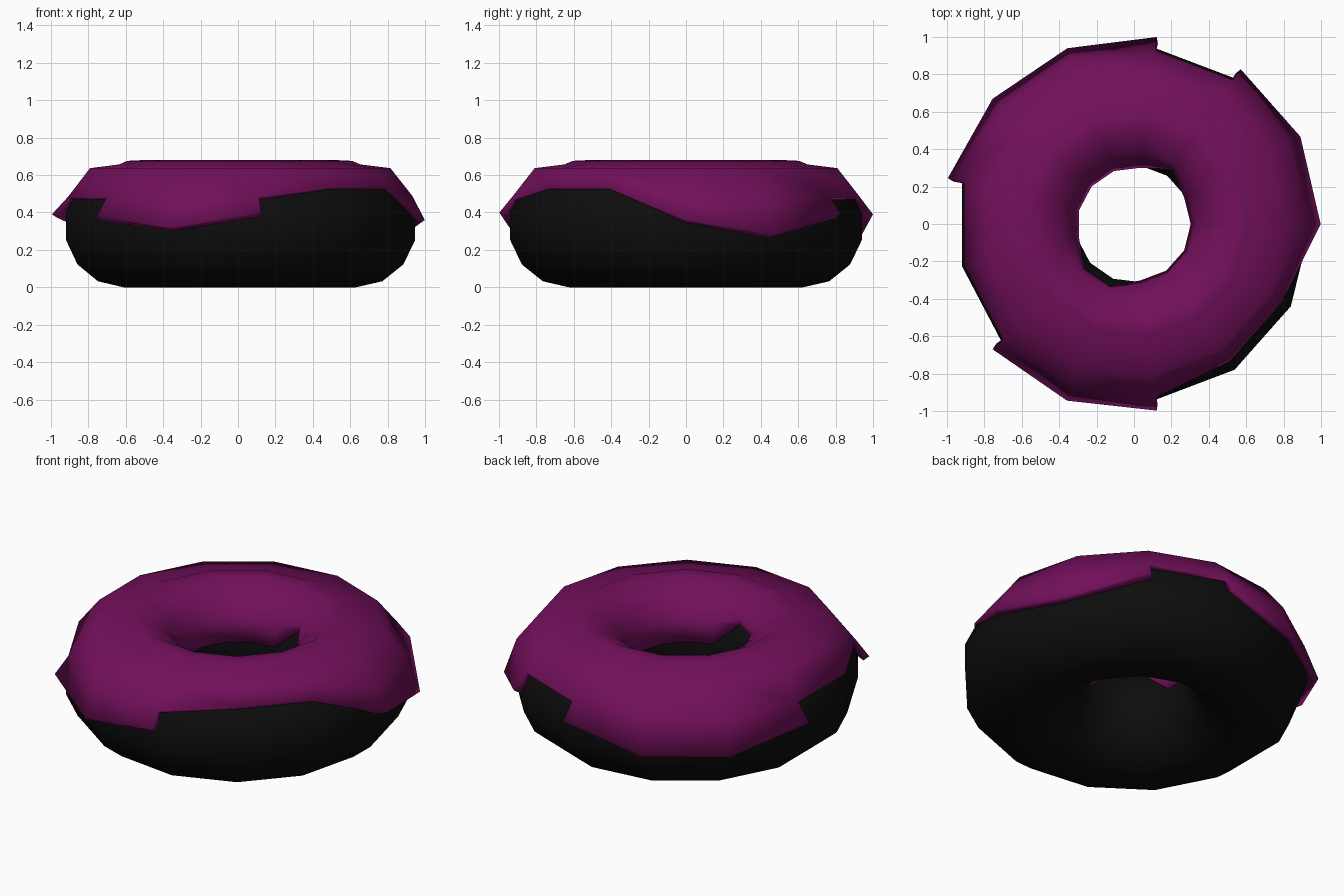
import bpy, bmesh
from math import cos, sin, pi, radians

if "Cube" in bpy.data.objects:
    bpy.data.objects.remove(bpy.data.objects["Cube"])

SIDES, MINOR = 13, 14


def material(name, rgb):
    m = bpy.data.materials.new(name)
    m.diffuse_color = (*rgb, 1)
    m.use_nodes = True
    m.node_tree.nodes["Principled BSDF"].inputs["Base Color"].default_value = m.diffuse_color
    return m


def ring_point(k, r, z):
    a = 2 * pi * k / SIDES
    return (r * cos(a), r * sin(a), z)


def finish(bm, name, mat):
    loose = [v for v in bm.verts if not v.link_faces]
    bmesh.ops.delete(bm, geom=loose, context='VERTS')
    mesh = bpy.data.meshes.new(name)
    bm.to_mesh(mesh)
    bm.free()
    mesh.materials.append(mat)
    ob = bpy.data.objects.new(name, mesh)
    bpy.context.collection.objects.link(ob)
    return ob


def smooth(ob, angle):
    bpy.ops.object.select_all(action='DESELECT')
    ob.select_set(True)
    bpy.context.view_layer.objects.active = ob
    bpy.ops.object.shade_smooth_by_angle(angle=radians(angle))


# Dough: a 13-sided ring with a 14-sided section
bm = bmesh.new()
grid = []
for k in range(SIDES):
    angles = [2 * pi * (j + 0.5) / MINOR for j in range(MINOR)]
    grid.append([bm.verts.new(ring_point(k, 0.63 + 0.325 * cos(t), 0.325 + 0.325 * sin(t)))
                 for t in angles])
for k in range(SIDES):
    a, b = grid[k], grid[(k + 1) % SIDES]
    for j in range(MINOR):
        n = (j + 1) % MINOR
        bm.faces.new((a[j], b[j], b[n], a[n]))
dough = finish(bm, "dough", material("dark_dough", (0.004, 0.004, 0.004)))
smooth(dough, 60)

# Icing: profile over the top, with uneven inner and outer drip edges
top = [(0.39, 0.60), (0.53, 0.68), (0.61, 0.676), (0.655, 0.657), (0.815, 0.637)]
inner_low = [(0.303, 0.38), (0.325, 0.50)]
inner_high = [(0.355, 0.53), (0.365, 0.56)]
inner_raised = {2, 8, 9}
drips = {0: (0.998, 0.36), 1: (1.005, 0.28), 2: (1.005, 0.39), 3: (1.007, 0.39),
         4: (1.005, 0.28), 5: (1.01, 0.28), 6: (1.025, 0.39), 8: (1.01, 0.38),
         9: (1.01, 0.32), 10: (1.005, 0.40)}
no_drip_sectors = {2, 6, 7, 10, 11}

bm = bmesh.new()
grid = []
for k in range(SIDES):
    rim = (0.895, 0.535) if k in (11, 12) else (0.935, 0.485)
    inner = inner_high if k in inner_raised else inner_low
    column = inner + top + [rim, drips.get(k, rim)]
    grid.append([bm.verts.new(ring_point(k, r, z)) for r, z in column])
last = len(grid[0]) - 1
for k in range(SIDES):
    a, b = grid[k], grid[(k + 1) % SIDES]
    for j in range(last):
        if j == last - 1:
            if k in no_drip_sectors:
                continue
            if k not in drips:          # sloping end of a drip
                bm.faces.new((a[j], b[j + 1], b[j]))
                continue
        bm.faces.new((a[j], a[j + 1], b[j + 1], b[j]))
icing = finish(bm, "icing", material("purple_icing", (0.17, 0.005, 0.105)))
smooth(icing, 60)
shell = icing.modifiers.new("thickness", 'SOLIDIFY')
shell.thickness = 0.04
shell.offset = -1
